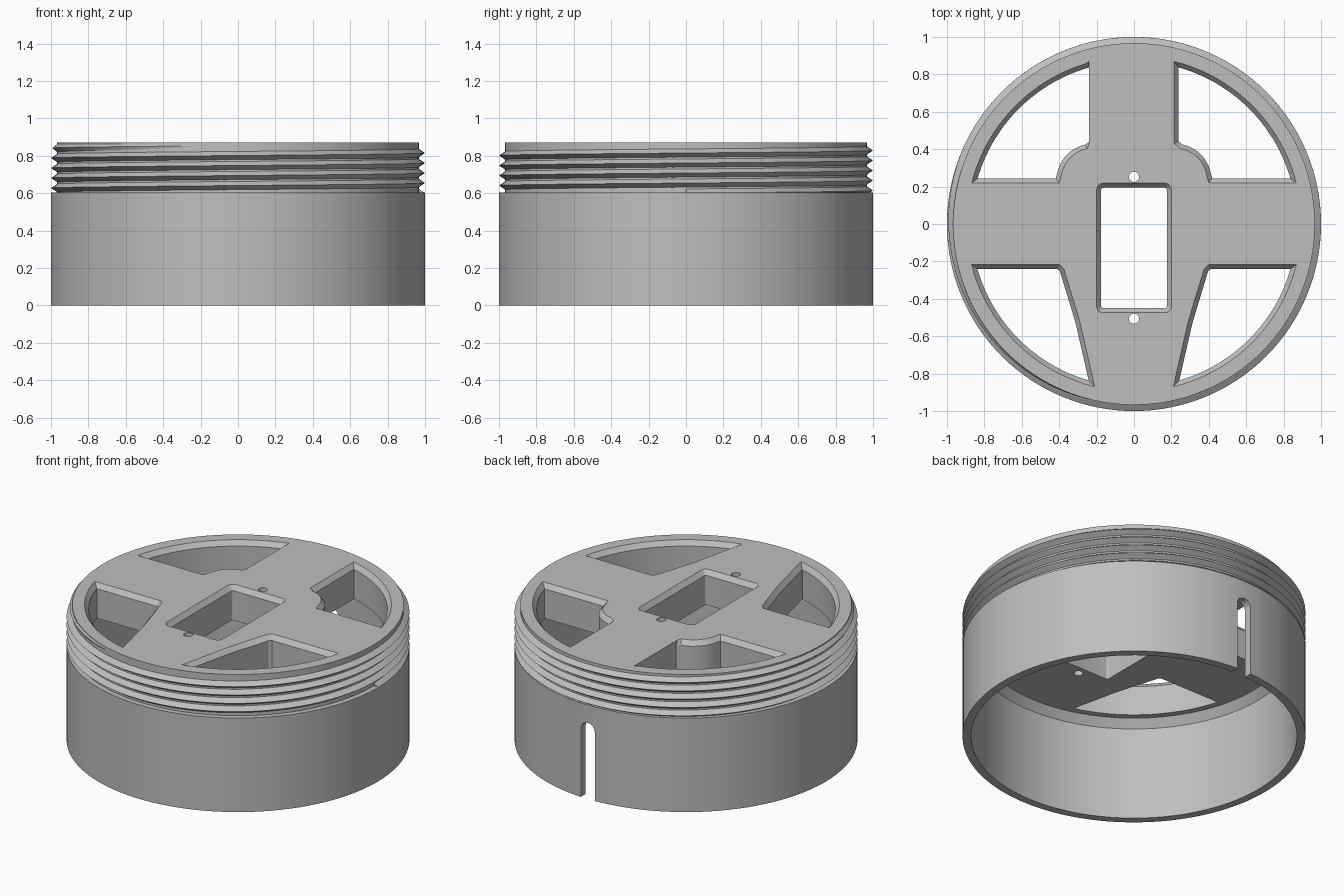
import bpy, bmesh
from math import cos, sin, pi, radians, atan2, hypot
from mathutils import Vector

if "Cube" in bpy.data.objects:
    bpy.data.objects.remove(bpy.data.objects["Cube"])

GREY = (0.52, 0.52, 0.52, 1)
mat = bpy.data.materials.new("plain grey")
mat.use_nodes = True
mat.diffuse_color = GREY
mat.node_tree.nodes["Principled BSDF"].inputs["Base Color"].default_value = GREY

TOP, SHOULDER, CEILING = 0.87, 0.605, 0.65
CORE, BEVEL = 0.967, 0.024


def add_loft(bm, loops):
    """Closed solid through equally long vertex loops, capped at both ends."""
    rings = [[bm.verts.new(p) for p in loop] for loop in loops]
    n = len(rings[0])
    for a, b in zip(rings, rings[1:]):
        for i in range(n):
            j = (i + 1) % n
            bm.faces.new((a[i], a[j], b[j], b[i]))
    bm.faces.new(rings[0])
    bm.faces.new(rings[-1])


def finish(bm, name):
    bmesh.ops.recalc_face_normals(bm, faces=bm.faces)
    mesh = bpy.data.meshes.new(name)
    bm.to_mesh(mesh)
    bm.free()
    mesh.materials.append(mat)
    ob = bpy.data.objects.new(name, mesh)
    bpy.context.collection.objects.link(ob)
    return ob


def arc(r, start, end, steps, cx=0, cy=0):
    """Points on an arc, angles in degrees."""
    return [(cx + r * cos(radians(start + (end - start) * i / steps)),
             cy + r * sin(radians(start + (end - start) * i / steps)))
            for i in range(steps + 1)]


def circle(r, z, n=128, cx=0, cy=0):
    return [(x, y, z) for x, y in arc(r, 0, 360, n, cx, cy)[:-1]]


def inset(points, d):
    """Move every edge of a counter-clockwise outline inwards by d."""
    pts = [Vector(p) for p in points]
    out = []
    for i, p in enumerate(pts):
        e1 = (p - pts[i - 1]).normalized()
        e2 = (pts[(i + 1) % len(pts)] - p).normalized()
        n1, n2 = Vector((-e1.y, e1.x)), Vector((-e2.y, e2.x))
        out.append(tuple(p + (n1 + n2) * d / (1 + n1.dot(n2))))
    return out


def cut_opening(bm, outer, side=1, min_x=None):
    """Through opening with a bevelled upper edge."""
    inner = inset(outer, BEVEL)
    if min_x is not None:
        outer = [(max(x, min_x), y) for x, y in outer]
    levels = [(inner, 0.5), (inner, TOP - 0.03), (outer, TOP), (outer, TOP + 0.1)]
    add_loft(bm, [[(side * x, y, z) for x, y in pts] for pts, z in levels])


def rim_arc(p, q, r=0.895):
    a, b = (atan2(v[1], v[0]) * 180 / pi for v in (p, q))
    return arc(r, a, b, 20)


# Body: hollow cup with a thick top plate and a recessed neck
bm = bmesh.new()
profile = [(0.91, CEILING), (0.95, 0.6), (0.95, 0), (1, 0),
           (1, SHOULDER), (CORE, SHOULDER), (CORE, TOP)]
add_loft(bm, [circle(r, z) for r, z in profile])
body = finish(bm, "body")

# Cutters: four windows, motor opening, screw holes, cable slot
bm = bmesh.new()
back_window = ([(0.215, 0.43)] + arc(0.17, 80, 10, 10, 0.22, 0.235)
               + [(0.40, 0.22)] + rim_arc((0.87, 0.22), (0.215, 0.869)))
front_window = ([(0.29, -0.52)] + rim_arc((0.21, -0.87), (0.87, -0.217))
                + [(0.40, -0.217), (0.375, -0.24)])
for side in (1, -1):
    cut_opening(bm, back_window, side, 0.24 if side < 0 else None)
    cut_opening(bm, front_window, side)

hw, y0, y1, r = 0.2, -0.474, 0.218, 0.035
motor_outline = (arc(r, 0, 90, 4, hw - r, y1 - r) + arc(r, 90, 180, 4, r - hw, y1 - r)
                 + arc(r, 180, 270, 4, r - hw, y0 + r) + arc(r, 270, 360, 4, hw - r, y0 + r))
cut_opening(bm, motor_outline)

for y in (0.252, -0.506):
    add_loft(bm, [circle(0.027, z, 24, 0, y) for z in (0.5, 1)])

slot = [(-0.05, -0.1), (0.05, -0.1)] + arc(0.05, 0, 180, 12, 0, 0.44)
add_loft(bm, [[(x, y, z) for x, z in slot] for y in (0.85, 1.1)])
cutter = finish(bm, "opening_cutter")
cutter.hide_render = True

mod = body.modifiers.new("openings", "BOOLEAN")
mod.operation = "DIFFERENCE"
mod.solver = "EXACT"
mod.object = cutter
bpy.context.view_layer.update()
cut_mesh = bpy.data.meshes.new_from_object(
    body.evaluated_get(bpy.context.evaluated_depsgraph_get()))
body.modifiers.clear()
body.data = cut_mesh
bpy.data.objects.remove(cutter)

# Screw thread: a triangular ridge wound around the neck
bm = bmesh.new()
PITCH, TURNS, STEPS = 0.0535, 4.75, 96
loops = []
count = int(TURNS * STEPS)
for i in range(count + 1):
    turn = i / STEPS
    a = turn * 2 * pi
    z = SHOULDER - 0.004 + PITCH * turn
    fade = min(1, (count - i) / 30)
    tip = CORE - 0.004 + (1 - CORE + 0.004) * fade
    half = PITCH * 0.46
    section = [(0.955, z - half), (CORE - 0.004, z - half), (tip, z),
               (CORE - 0.004, z + half), (0.955, z + half)]
    loops.append([(q * cos(a), q * sin(a), min(h, TOP - 0.002)) for q, h in section])
add_loft(bm, loops)
thread = finish(bm, "screw_thread")

# Smooth round walls, keep edges sharp
bpy.ops.object.select_all(action="DESELECT")
for ob in (body, thread):
    ob.select_set(True)
bpy.context.view_layer.objects.active = body
bpy.ops.object.shade_smooth_by_angle(angle=radians(25))
